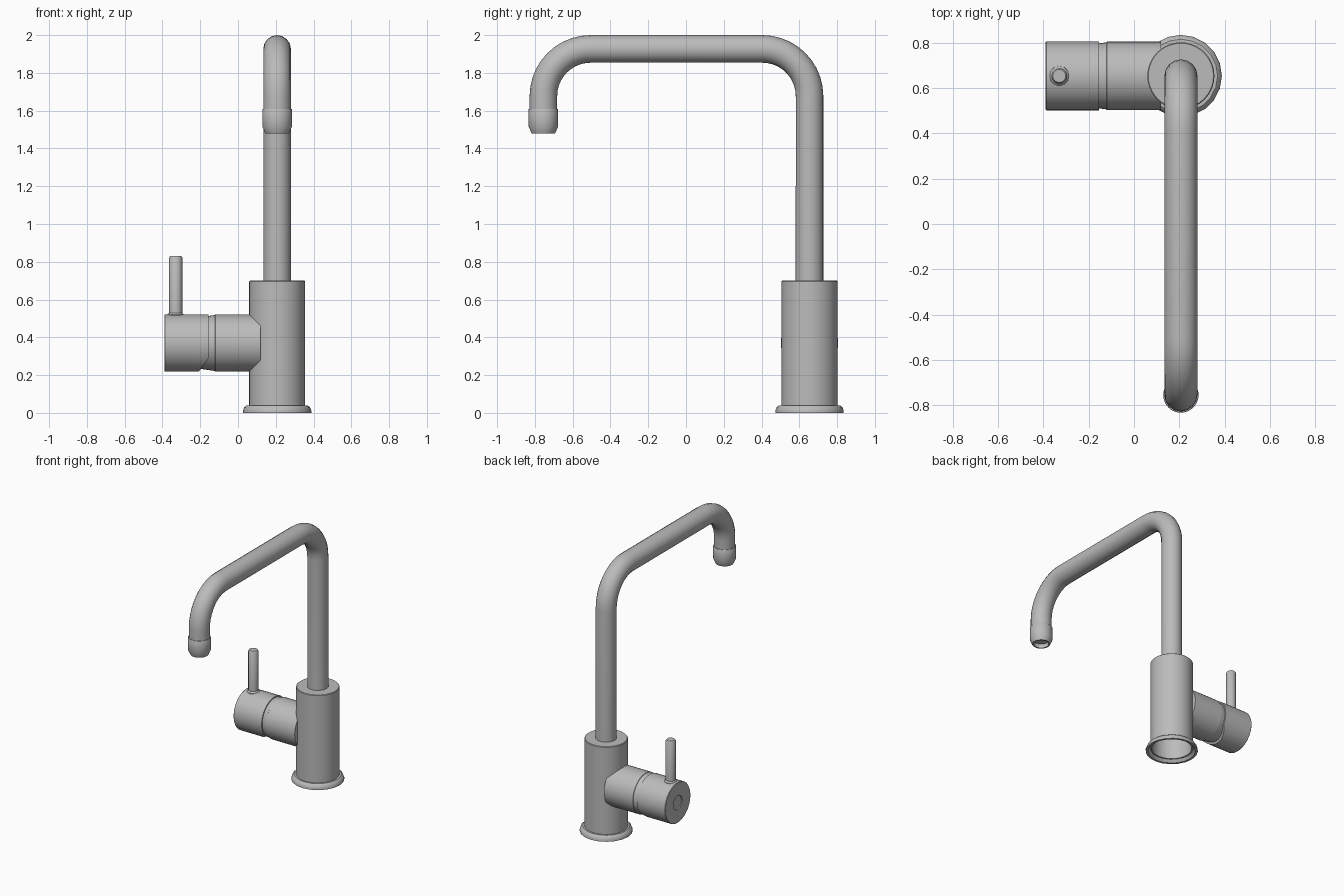
import bpy, bmesh, math
from mathutils import Vector, Matrix

default = bpy.data.objects.get("Cube")
if default:
    bpy.data.objects.remove(default, do_unlink=True)

CX, CY = 0.207, 0.654      # column axis
BODY_Z = 0.37              # axis height of the side valve
TIP_Y = -0.755             # outlet axis
TUBE_R = 0.073
TOP_Z = 2 - TUBE_R
BEND = 0.25

steel = bpy.data.materials.new("brushed_steel")
steel.use_nodes = True
grey = (0.5, 0.5, 0.5, 1)
steel.diffuse_color = grey
steel.node_tree.nodes["Principled BSDF"].inputs["Base Color"].default_value = grey


def finish(obj, angle=35):
    """Give an object the material and smooth shading with sharp edges."""
    bpy.ops.object.select_all(action="DESELECT")
    obj.select_set(True)
    bpy.context.view_layer.objects.active = obj
    obj.data.materials.clear()
    obj.data.materials.append(steel)
    bpy.ops.object.shade_smooth_by_angle(angle=math.radians(angle))


def add_mesh(name, bm):
    bmesh.ops.recalc_face_normals(bm, faces=bm.faces)
    mesh = bpy.data.meshes.new(name)
    bm.to_mesh(mesh)
    bm.free()
    obj = bpy.data.objects.new(name, mesh)
    bpy.context.collection.objects.link(obj)
    return obj


def lathe(name, profile, origin, sides=40, along_x=False):
    """Revolve (radius, height) points; radius 0 closes an end."""
    bm = bmesh.new()
    verts = [bm.verts.new((r, 0, h)) for r, h in profile]
    edges = [bm.edges.new(pair) for pair in zip(verts, verts[1:])]
    bmesh.ops.spin(bm, geom=verts + edges, axis=(0, 0, 1), cent=(0, 0, 0),
                   steps=sides, angle=math.tau)
    bmesh.ops.remove_doubles(bm, verts=bm.verts, dist=0.0005)
    if along_x:
        bm.transform(Matrix.Rotation(math.pi / 2, 4, "Y"))
    bm.transform(Matrix.Translation(Vector(origin)))
    obj = add_mesh(name, bm)
    finish(obj)
    return obj


# Base flange, an open ring with a rounded shoulder
lathe("base_flange", [(0.14, 0.04), (0.14, 0.03), (0.165, 0), (0.181, 0), (0.181, 0.012),
                      (0.174, 0.03), (0.162, 0.04), (0.14, 0.04)], (CX, CY, 0), 20)

# Hollow upright column
lathe("column", [(0, 0.66), (0.138, 0.66), (0.138, 0.02), (0.148, 0.02),
                 (0.148, 0.696), (0.144, 0.70), (0, 0.70)], (CX, CY, 0))

# Side collar with the tapered neck that runs into the handle
lathe("side_collar", [(0, -0.30), (0.125, -0.30), (0.136, -0.205), (0.148, -0.122),
                      (0.151, -0.12), (0.151, 0.12), (0, 0.12)],
      (0, CY, BODY_Z), along_x=True)

# Handle drum with a recessed disc on its end
handle = lathe("handle_drum", [(0, -0.384), (0.05, -0.384), (0.053, -0.39), (0.149, -0.39),
                               (0.152, -0.387), (0.152, -0.155), (0, -0.155)],
               (0, CY, BODY_Z), along_x=True)

# Wedge that clears the underside of the drum
bm = bmesh.new()
corners = [(-0.22, 0.20), (-0.145, 0.305), (-0.145, 0.20)]
face = bm.faces.new([bm.verts.new((x, CY - 0.3, z)) for x, z in corners])
side = bmesh.ops.extrude_face_region(bm, geom=[face])
bmesh.ops.translate(bm, vec=(0, 0.6, 0),
                    verts=[g for g in side["geom"] if isinstance(g, bmesh.types.BMVert)])
wedge = add_mesh("wedge_cutter", bm)
wedge.hide_render = True
wedge.hide_set(True)
cut = handle.modifiers.new("underside_cut", "BOOLEAN")
cut.operation = "DIFFERENCE"
cut.solver = "EXACT"
cut.object = wedge
bpy.context.view_layer.objects.active = handle
bpy.ops.object.modifier_apply(modifier=cut.name)
bpy.data.objects.remove(wedge, do_unlink=True)
finish(handle)

# Lever pin with a small fillet at its foot
lathe("lever", [(0, 0.50), (0.046, 0.50), (0.044, 0.52), (0.035, 0.53), (0.035, 0.822),
                (0.029, 0.831), (0, 0.831)], (-0.33, CY, 0), 12)


# Spout tube: straight riser, two quarter bends and a short drop
def bend(cy, start):
    steps = 10
    angles = [start + math.pi / 2 * i / steps for i in range(steps + 1)]
    return [(CX, cy + BEND * math.cos(a), TOP_Z - BEND + BEND * math.sin(a)) for a in angles]


path = [(CX, CY, 0.68)] + bend(CY - BEND, 0) + bend(TIP_Y + BEND, math.pi / 2)
path.append((CX, TIP_Y, 1.56))
curve = bpy.data.curves.new("spout_tube", "CURVE")
curve.dimensions = "3D"
curve.bevel_depth = TUBE_R
curve.bevel_resolution = 6
curve.use_fill_caps = True
spline = curve.splines.new("POLY")
spline.points.add(len(path) - 1)
for point, co in zip(spline.points, path):
    point.co = (*co, 1)
spout = bpy.data.objects.new("spout_tube", curve)
bpy.context.collection.objects.link(spout)
bpy.ops.object.select_all(action="DESELECT")
spout.select_set(True)
bpy.context.view_layer.objects.active = spout
bpy.ops.object.convert(target="MESH")
finish(bpy.context.view_layer.objects.active)

# Outlet nozzle with a chamfered, hollow mouth
lathe("outlet_nozzle", [(0, 1.61), (0.076, 1.61), (0.078, 1.607), (0.078, 1.515), (0.062, 1.48),
                        (0.052, 1.48), (0.052, 1.51), (0, 1.51)], (CX, TIP_Y, 0), 32)
